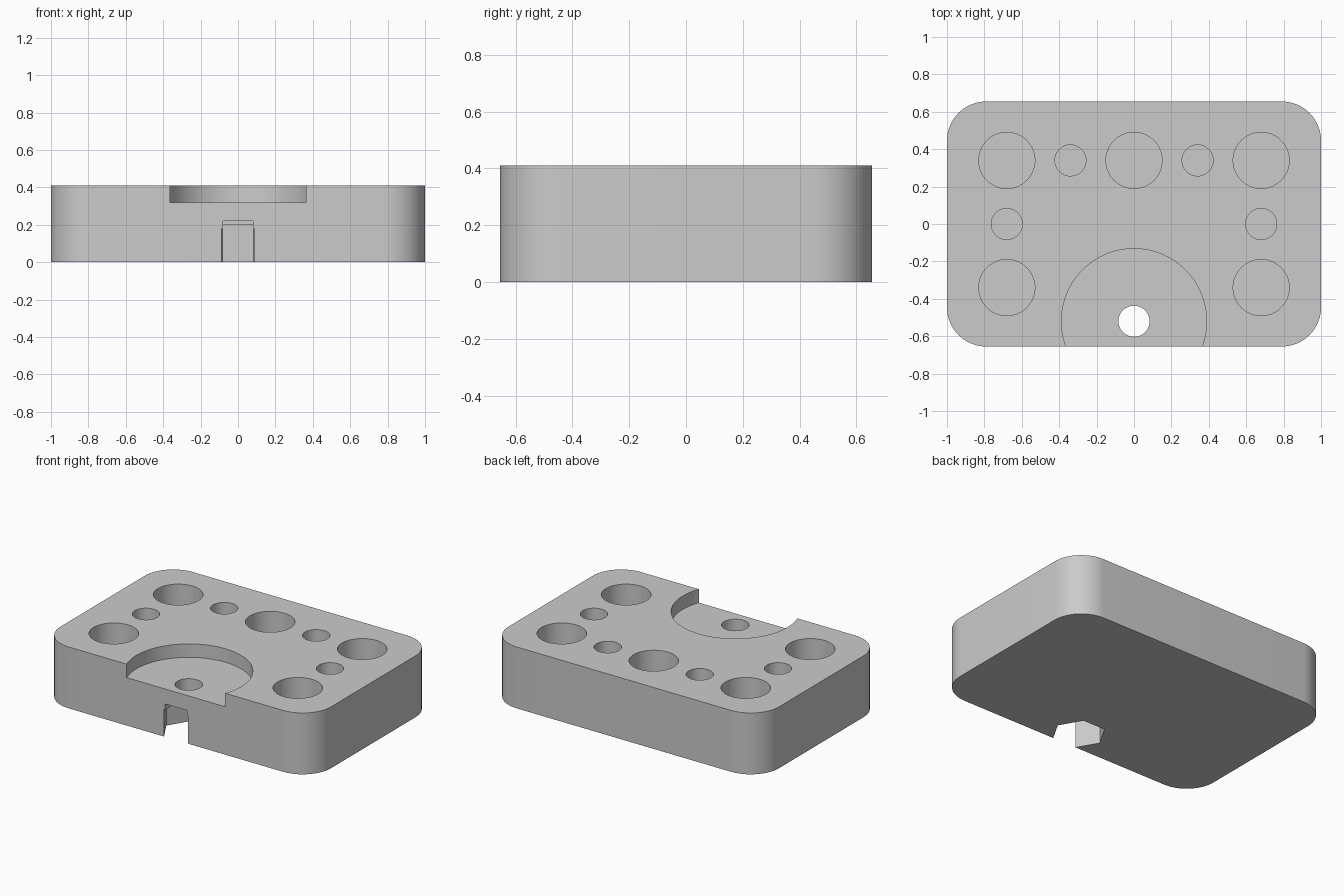
import bpy, bmesh, math

default = bpy.data.objects.get("Cube")
if default:
    bpy.data.objects.remove(default, do_unlink=True)

HALF_X, HALF_Y, HEIGHT, CORNER = 1.0, 0.655, 0.41, 0.21
BIG, SMALL, FLOOR = 0.15, 0.083, 0.08
NUT_Y, TOP = -0.52, 0.6

grey = bpy.data.materials.new("light_grey")
grey.use_nodes = True
grey.diffuse_color = (0.6, 0.6, 0.6, 1)
grey.node_tree.nodes["Principled BSDF"].inputs["Base Color"].default_value = (0.6, 0.6, 0.6, 1)


def prism(name, outline, z0, z1):
    """Extrude a flat outline from z0 up to z1."""
    bm = bmesh.new()
    face = bm.faces.new([bm.verts.new((x, y, z0)) for x, y in outline])
    lifted = bmesh.ops.extrude_face_region(bm, geom=[face])["geom"]
    bmesh.ops.translate(bm, vec=(0, 0, z1 - z0),
                        verts=[v for v in lifted if isinstance(v, bmesh.types.BMVert)])
    bmesh.ops.recalc_face_normals(bm, faces=bm.faces)
    mesh = bpy.data.meshes.new(name)
    bm.to_mesh(mesh)
    bm.free()
    mesh.materials.append(grey)
    obj = bpy.data.objects.new(name, mesh)
    bpy.context.collection.objects.link(obj)
    return obj


def ring(x, y, r, sides=64):
    return [(x + r * math.cos(math.tau * i / sides), y + r * math.sin(math.tau * i / sides))
            for i in range(sides)]


def box(half_x, y0, y1):
    return [(-half_x, y0), (half_x, y0), (half_x, y1), (-half_x, y1)]


def rounded_rectangle(hx, hy, r, steps=16):
    points = []
    for quarter, (sx, sy) in enumerate([(1, 1), (-1, 1), (-1, -1), (1, -1)]):
        for i in range(steps + 1):
            a = (quarter + i / steps) * math.pi / 2
            points.append((sx * (hx - r) + r * math.cos(a), sy * (hy - r) + r * math.sin(a)))
    return points


block = prism("holder_block", rounded_rectangle(HALF_X, HALF_Y, CORNER), 0, HEIGHT)

# Blind round sockets in the top
sockets = [(0, 0.34, BIG)]
for side in (-1, 1):
    sockets += [(side * 0.68, 0.34, BIG), (side * 0.68, -0.34, BIG),
                (side * 0.34, 0.34, SMALL), (side * 0.68, 0, SMALL)]
cutters = [prism("socket_cutter", ring(x, y, r), FLOOR, TOP) for x, y, r in sockets]

# Round recess open to the front, with a screw hole through it
cutters.append(prism("recess_cutter", ring(0, NUT_Y, 0.388, 128), 0.32, TOP))
cutters.append(prism("screw_hole_cutter", ring(0, NUT_Y, SMALL), 0.1, TOP))

# Hexagonal nut trap underneath, with two stepped layers above it
cutters.append(prism("nut_cutter", ring(0, NUT_Y, 0.166, 6), -0.1, 0.18))
cutters.append(prism("step_cutter", box(0.082, -0.7, NUT_Y + 0.143), 0.1, 0.2))
cutters.append(prism("upper_step_cutter", box(0.0815, -0.71, NUT_Y + SMALL), 0.09, 0.22))

bpy.context.view_layer.objects.active = block
for cutter in cutters:
    mod = block.modifiers.new("cut", "BOOLEAN")
    mod.operation = "DIFFERENCE"
    mod.solver = "EXACT"
    mod.object = cutter
    bpy.ops.object.modifier_apply(modifier=mod.name)
    bpy.data.objects.remove(cutter, do_unlink=True)

bpy.ops.object.select_all(action="DESELECT")
block.select_set(True)
bpy.ops.object.shade_smooth_by_angle(angle=math.radians(30))
